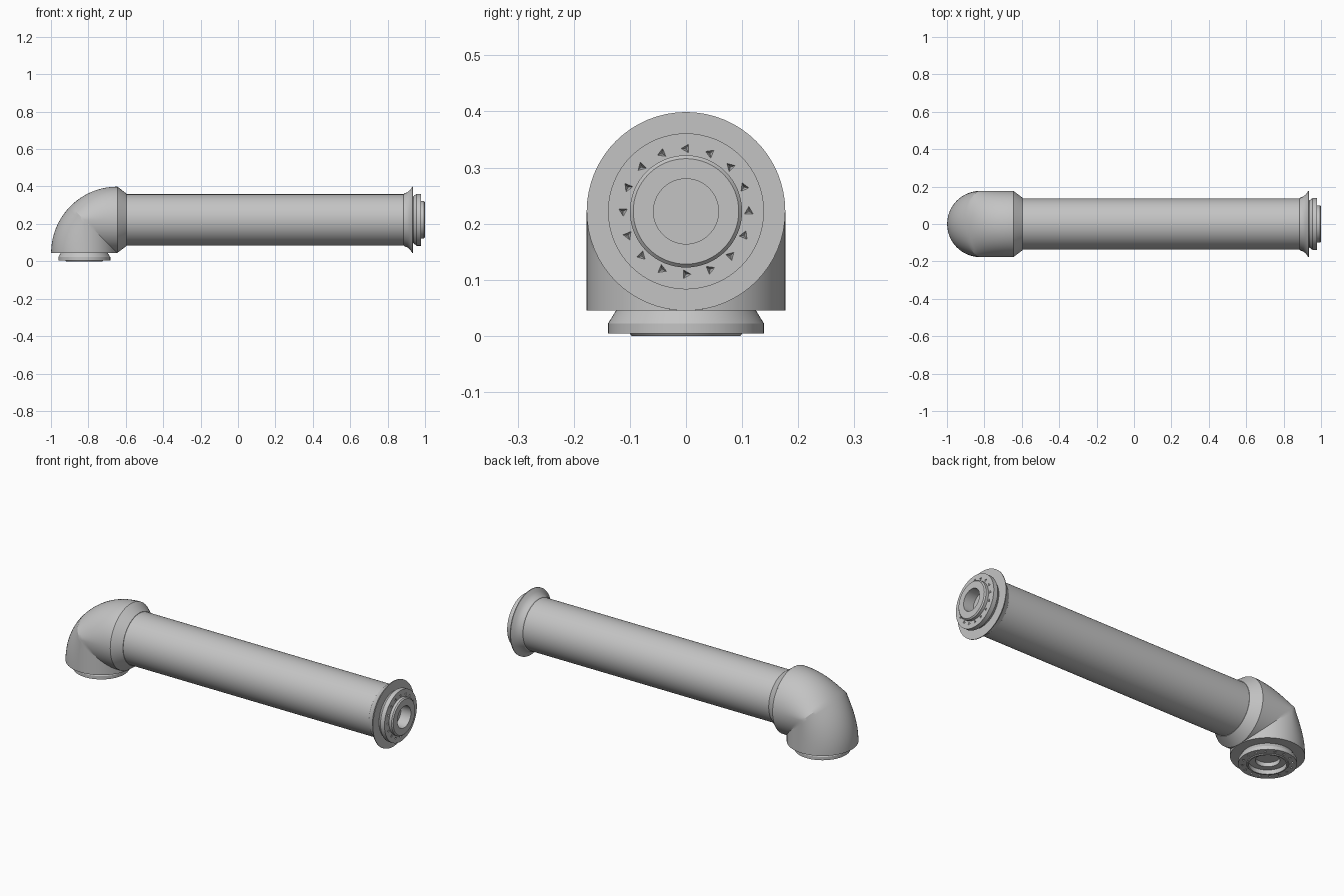
import bpy, bmesh
from math import sin, cos, pi, sqrt, radians
from mathutils import Matrix, Vector

old = bpy.data.objects.get("Cube")
if old:
    bpy.data.objects.remove(old, do_unlink=True)

SEG = 64
R = 0.177            # elbow and flange radius
PIPE = 0.137         # pipe radius
AXIS = 0.222         # pipe centre height
BASE = 0.045         # underside of the elbow
INNER = -0.645       # inner corner of the bend

grey = bpy.data.materials.new("plain grey")
grey.use_nodes = True
colour = (0.55, 0.55, 0.55, 1)
grey.diffuse_color = colour
grey.node_tree.nodes["Principled BSDF"].inputs["Base Color"].default_value = colour

ALONG_X = Matrix.Translation((0, 0, AXIS)) @ Matrix.Rotation(pi / 2, 4, 'Y')
DOWN = Matrix.Translation((INNER - R, 0, BASE)) @ Matrix.Rotation(pi, 4, 'X')


def finish(bm, name, angle=30):
    bmesh.ops.remove_doubles(bm, verts=bm.verts, dist=0.0001)
    bmesh.ops.recalc_face_normals(bm, faces=bm.faces)
    mesh = bpy.data.meshes.new(name)
    bm.to_mesh(mesh)
    bm.free()
    mesh.materials.append(grey)
    ob = bpy.data.objects.new(name, mesh)
    bpy.context.collection.objects.link(ob)
    smooth(ob, angle)
    return ob


def smooth(ob, angle=30):
    bpy.ops.object.select_all(action='DESELECT')
    ob.select_set(True)
    bpy.context.view_layer.objects.active = ob
    bpy.ops.object.shade_smooth_by_angle(angle=radians(angle))


def bridge(bm, rings):
    for a, b in zip(rings, rings[1:]):
        for i in range(len(a)):
            j = (i + 1) % len(a)
            bm.faces.new((a[i], a[j], b[j], b[i]))


def lathe(name, profile, frame):
    """Turn (distance, radius) points about the local z axis, with closed ends."""
    bm = bmesh.new()
    rings = []
    for d, r in profile:
        rings.append([bm.verts.new(frame @ Vector((r * cos(2 * pi * i / SEG),
                                                   r * sin(2 * pi * i / SEG), d)))
                      for i in range(SEG)])
    bridge(bm, rings)
    bm.faces.new(rings[0])
    bm.faces.new(rings[-1])
    return finish(bm, name)


def punch_holes(ob, frame, depth, radius, count):
    """Sink a circle of small three-sided pits into a flat face."""
    bm = bmesh.new()
    for i in range(count):
        spot = (frame @ Matrix.Rotation(2 * pi * i / count, 4, 'Z')
                @ Matrix.Translation((radius, 0, depth)))
        bmesh.ops.create_cone(bm, segments=3, radius1=0.002, radius2=0.011,
                              depth=0.016, cap_ends=True, matrix=spot)
    cutter = finish(bm, "pit_cutter")
    cutter.hide_render = True
    mod = ob.modifiers.new("pits", 'BOOLEAN')
    mod.operation = 'DIFFERENCE'
    mod.solver = 'EXACT'
    mod.object = cutter
    bpy.context.view_layer.objects.active = ob
    bpy.ops.object.modifier_apply(modifier=mod.name)
    bpy.data.objects.remove(cutter, do_unlink=True)
    smooth(ob)


# Elbow: sections swept about the inner corner, mitred inside and rounded outside
bm = bmesh.new()
rings = []
STEPS = 32
for s in range(STEPS + 1):
    phi = pi / 2 * s / STEPS
    mid = R / max(cos(phi), sin(phi))
    ring = []
    for i in range(SEG):
        t = 2 * pi * i / SEG
        reach = (2 * R - mid) if cos(t) > 0 else mid
        rho = mid + reach * cos(t)
        ring.append(bm.verts.new((INNER - rho * cos(phi), R * sin(t), BASE + rho * sin(phi))))
    rings.append(ring)
bridge(bm, rings)
bm.faces.new(rings[0])
bm.faces.new(rings[-1])
finish(bm, "elbow", 25)

# Tapered collar between elbow and pipe
lathe("elbow_collar", [(INNER - 0.002, R), (INNER, R), (-0.6, 0.143), (-0.595, 0.139)], ALONG_X)

# Long straight pipe
lathe("pipe", [(-0.65, PIPE), (0.9, PIPE)], ALONG_X)

# Flared flange at the far end
lathe("end_flange", [(0.885, PIPE), (0.888, 0.141), (0.905, 0.147), (0.92, 0.159),
                     (0.932, R), (0.936, R)], ALONG_X)

# End plug with a raised, bored nozzle ring
end_plug = lathe("end_plug", [(0.93, 0.125), (0.937, 0.125), (0.955, 0.139), (0.979, 0.139),
                              (0.979, 0.1), (0.994, 0.1), (1.0, 0.094), (1.0, 0.058),
                              (0.94, 0.058)], ALONG_X)
punch_holes(end_plug, ALONG_X, 0.975, 0.112, 16)

# Plug under the elbow with a stepped recess
bottom_plug = lathe("bottom_plug", [(-0.005, 0.125), (0, 0.125), (0.023, 0.139), (0.041, 0.139),
                                    (0.041, 0.1), (0.045, 0.097), (0.045, 0.09),
                                    (0.022, 0.09), (0.022, 0.058), (-0.004, 0.058)], DOWN)
punch_holes(bottom_plug, DOWN, 0.037, 0.118, 16)
